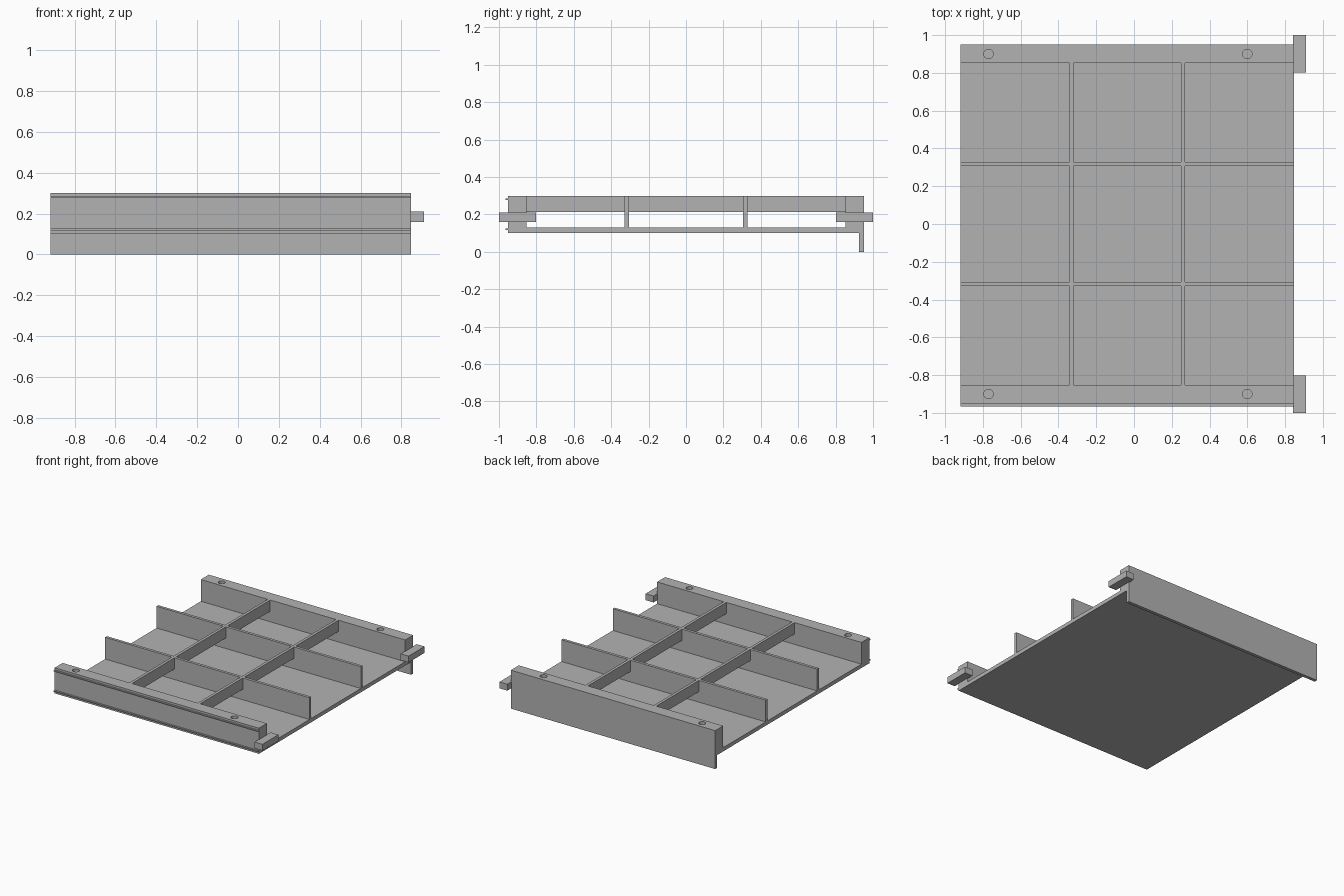
import bpy
import bmesh

cube = bpy.data.objects.get("Cube")
if cube:
    bpy.data.objects.remove(cube, do_unlink=True)

grey = bpy.data.materials.new("plain grey")
grey.use_nodes = True
GREY = (0.45, 0.45, 0.45, 1)
grey.diffuse_color = GREY
grey.node_tree.nodes["Principled BSDF"].inputs["Base Color"].default_value = GREY

X0, X1 = -0.918, 0.847      # tray ends
RAIL_IN, RAIL_OUT = 0.853, 0.951
BOTTOM, FLOOR, TOP = 0.1, 0.13, 0.3
RIB = 0.011                 # half thickness of a divider


def finish(name, bm):
    mesh = bpy.data.meshes.new(name)
    bm.to_mesh(mesh)
    bm.free()
    mesh.materials.append(grey)
    obj = bpy.data.objects.new(name, mesh)
    bpy.context.collection.objects.link(obj)
    return obj


def box(name, x, y, z):
    """Box from (low, high) pairs."""
    bm = bmesh.new()
    bmesh.ops.create_cube(bm, size=1)
    for v in bm.verts:
        for i, (lo, hi) in enumerate((x, y, z)):
            v.co[i] = lo if v.co[i] < 0 else hi
    return finish(name, bm)


def drill(target, points, radius, z):
    """Cut blind round holes down to height z."""
    for px, py in points:
        bm = bmesh.new()
        bmesh.ops.create_cone(bm, cap_ends=True, segments=24,
                              radius1=radius, radius2=radius, depth=0.4)
        bmesh.ops.translate(bm, verts=bm.verts, vec=(px, py, z + 0.2))
        cutter = finish("hole_cutter", bm)
        cutter.hide_render = True
        mod = target.modifiers.new("hole", "BOOLEAN")
        mod.operation = "DIFFERENCE"
        mod.solver = "EXACT"
        mod.object = cutter
        bpy.context.view_layer.objects.active = target
        bpy.ops.object.modifier_apply(modifier=mod.name)
        bpy.data.objects.remove(cutter, do_unlink=True)


# Floor panel
box("floor_panel", (X0, X1), (-RAIL_OUT, RAIL_OUT), (BOTTOM, FLOOR))

# Side rails with screw holes, and the end pegs
for side, label in ((-1, "front"), (1, "back")):
    ys = sorted((side * RAIL_IN, side * RAIL_OUT))
    rail = box(label + "_rail", (X0, X1), ys, (FLOOR, TOP))
    drill(rail, [(x, side * 0.9) for x in (-0.77, 0.6)], 0.025, FLOOR + 0.01)
    box(label + "_peg", (0.843, 0.911), sorted((side * 0.803, side * 1.0)),
        (0.16, 0.21))

# Hanging lip along the back
box("back_lip", (X0, X1), (0.926, RAIL_OUT), (0, BOTTOM))

# Thin ridges on the front face
for label, z in (("lower", 0.122), ("upper", 0.28)):
    box(label + "_front_ridge", (X0, X1), (-0.965, -RAIL_OUT),
        (z - 0.004, z + 0.004))

# Long dividers standing on the floor
LONG_Y = (-0.317, 0.317)
for y in LONG_Y:
    box("long_divider", (X0, X1), (y - RIB, y + RIB), (FLOOR, TOP))

# Shallow cross dividers, raised clear of the floor
edges = [(-RAIL_IN, LONG_Y[0] - RIB),
         (LONG_Y[0] + RIB, LONG_Y[1] - RIB),
         (LONG_Y[1] + RIB, RAIL_IN)]
for x in (-0.33, 0.26):
    for span in edges:
        box("cross_divider", (x - RIB, x + RIB), span, (0.212, TOP))
